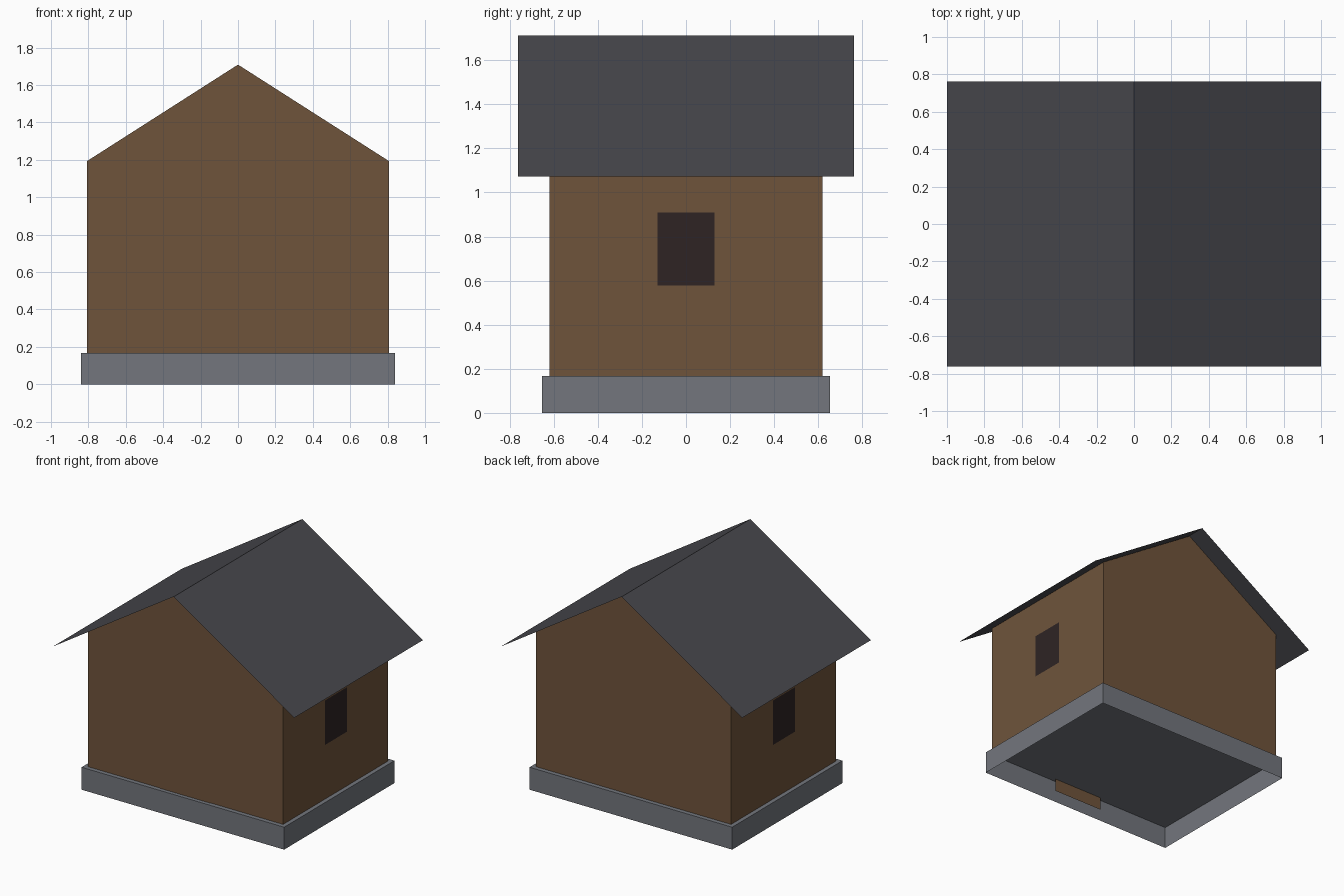
import bpy

cube = bpy.data.objects.get("Cube")
if cube:
    bpy.data.objects.remove(cube, do_unlink=True)


def material(name, rgb):
    """Flat material from 8-bit display values, stored as linear colour."""
    colour = [((c / 255 + 0.055) / 1.055) ** 2.4 for c in rgb] + [1]
    mat = bpy.data.materials.new(name)
    mat.use_nodes = True
    mat.diffuse_color = colour
    bsdf = mat.node_tree.nodes["Principled BSDF"]
    bsdf.inputs["Base Color"].default_value = colour
    bsdf.inputs["Roughness"].default_value = 0.9
    return mat


wood = material("brown wood", (111, 84, 59))
slate = material("dark slate", (72, 72, 77))
stone = material("grey stone", (115, 118, 125))
glass = material("dark window", (46, 36, 36))


def build(name, verts, faces, mat):
    mesh = bpy.data.meshes.new(name)
    mesh.from_pydata(verts, [], faces)
    mesh.materials.append(mat)
    obj = bpy.data.objects.new(name, mesh)
    bpy.context.collection.objects.link(obj)
    return obj


def extrude_y(profile, depth):
    """Place an x-z profile at the front and again at the back."""
    return [(x, y, z) for y in (-depth, depth) for x, z in profile]


WALL_X, WALL_Y = 0.808, 0.62
BASE_X, BASE_Y, BASE_TOP = 0.84, 0.653, 0.168
EAVE, RIDGE, ROOF_Y = 1.072, 1.712, 0.762
wall_top = RIDGE - (RIDGE - EAVE) * WALL_X - 0.002

# Stone foundation, hollow and open underneath
base = [(-BASE_X, 0), (BASE_X, 0), (BASE_X, BASE_TOP), (-BASE_X, BASE_TOP)]
build("foundation", extrude_y(base, BASE_Y),
      [(0, 1, 2, 3), (5, 4, 7, 6), (1, 5, 6, 2), (4, 0, 3, 7), (3, 2, 6, 7)], stone)

# Walls with gabled front and back, open to the roof
gable = [(-WALL_X, BASE_TOP), (WALL_X, BASE_TOP), (WALL_X, wall_top),
         (0, RIDGE - 0.003), (-WALL_X, wall_top)]
build("walls", extrude_y(gable, WALL_Y),
      [(0, 1, 2, 3, 4), (6, 5, 9, 8, 7), (1, 6, 7, 2), (5, 0, 4, 9)], wood)

# Thin sheet roof with two slopes
build("roof", extrude_y([(-1, EAVE), (0, RIDGE), (1, EAVE)], ROOF_Y),
      [(0, 1, 4, 3), (1, 2, 5, 4)], slate)

# Door panel, reaching down behind the foundation
door_y = -WALL_Y - 0.004
build("door", [(x, door_y, z) for x, z in
               ((-0.21, 0.07), (0.21, 0.07), (0.21, 0.98), (-0.21, 0.98))],
      [(0, 1, 2, 3)], wood)

# One window on each side wall
for side, label in ((1, "left"), (-1, "right")):
    x = side * (WALL_X + 0.004)
    build(label + "_window", [(x, side * y, z) for y, z in
                              ((-0.13, 0.577), (0.13, 0.577), (0.13, 0.91), (-0.13, 0.91))],
          [(0, 1, 2, 3)], glass)
